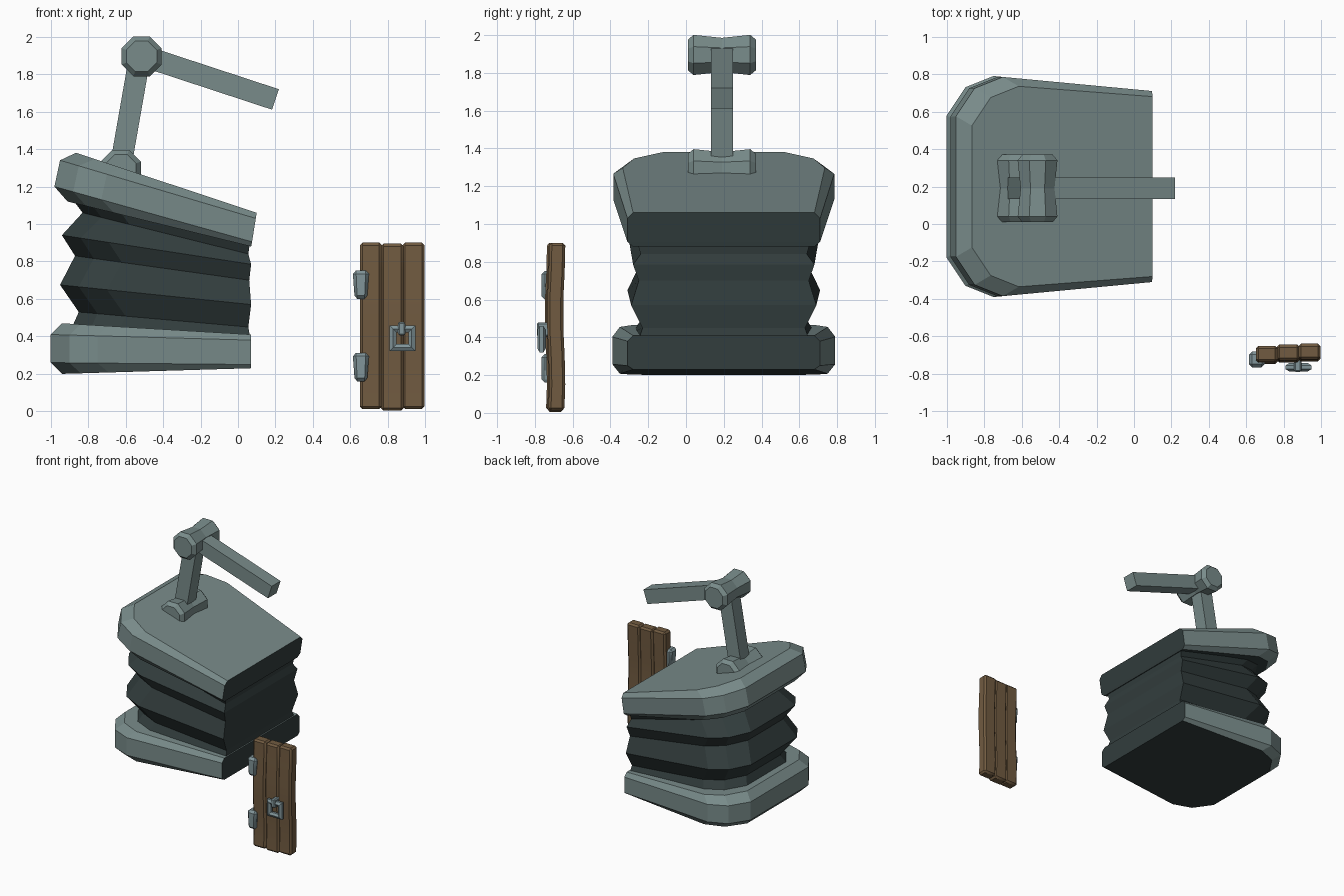
import bpy, bmesh, math
from mathutils import Vector, Matrix

if "Cube" in bpy.data.objects:
    bpy.data.objects.remove(bpy.data.objects["Cube"])

CY = 0.2  # centre line of the bellows


def material(name, rgb):
    m = bpy.data.materials.new(name)
    m.diffuse_color = (*rgb, 1)
    m.use_nodes = True
    m.node_tree.nodes["Principled BSDF"].inputs["Base Color"].default_value = m.diffuse_color
    return m


STEEL = material("grey steel", (0.19, 0.26, 0.255))
DARK = material("dark leather", (0.032, 0.047, 0.047))
WOOD = material("brown wood", (0.165, 0.104, 0.052))
IRON = material("pale iron", (0.22, 0.30, 0.32))


def finish(bm, name, *mats, smooth=False):
    bmesh.ops.recalc_face_normals(bm, faces=bm.faces)
    me = bpy.data.meshes.new(name)
    bm.to_mesh(me)
    bm.free()
    ob = bpy.data.objects.new(name, me)
    bpy.context.collection.objects.link(ob)
    for m in mats:
        me.materials.append(m)
    if smooth:
        bpy.ops.object.select_all(action='DESELECT')
        ob.select_set(True)
        bpy.context.view_layer.objects.active = ob
        bpy.ops.object.shade_smooth_by_angle(angle=math.radians(35))
    return ob


def loft(bm, loops, caps=True):
    """Skin closed loops of points; returns the two end caps."""
    rows = [[bm.verts.new(p) for p in loop] for loop in loops]
    for a, b in zip(rows, rows[1:]):
        for i in range(len(a)):
            j = (i + 1) % len(a)
            bm.faces.new((a[i], a[j], b[j], b[i]))
    return [bm.faces.new(rows[0]), bm.faces.new(rows[-1])] if caps else []


def outline(xl, zl, xr, zr, wr, wl):
    """Rounded-back outline, sloping from the back (xl) to the hinge end (xr)."""
    half = [(xr, wr), (xl + 0.25, wl), (xl + 0.10, wl - 0.06), (xl, wl - 0.21)]
    pts = half + [(x, -w) for x, w in reversed(half)]
    return [(x, CY + w, zl + (zr - zl) * (x - xl) / (xr - xl)) for x, w in pts]


def plate(name, levels):
    bm = bmesh.new()
    under, _ = loft(bm, [outline(*v) for v in levels])
    bm.normal_update()
    under.material_index = 1
    for f in bm.faces:  # the flat hinge end is dark too
        if f.calc_center_median().x > 0.0:
            f.material_index = 1
    finish(bm, name, STEEL, DARK)


# Bottom and top boards
plate("bottom_board", [
    (-0.94, 0.20, 0.07, 0.23, 0.48, 0.55),
    (-1.00, 0.26, 0.07, 0.25, 0.51, 0.59),
    (-1.00, 0.41, 0.07, 0.38, 0.51, 0.59),
    (-0.94, 0.47, 0.07, 0.41, 0.48, 0.55)])
plate("top_board", [
    (-0.91, 1.12, 0.07, 0.88, 0.48, 0.54),
    (-0.98, 1.20, 0.075, 0.905, 0.51, 0.585),
    (-0.95, 1.34, 0.095, 1.03, 0.51, 0.585),
    (-0.865, 1.38, 0.10, 1.06, 0.48, 0.535)])

# Pleated bellows between the boards
bm = bmesh.new()
loft(bm, [outline(*v) for v in [
    (-0.89, 0.44, 0.065, 0.39, 0.45, 0.48),
    (-0.85, 0.53, 0.055, 0.45, 0.43, 0.43),
    (-0.95, 0.675, 0.07, 0.57, 0.49, 0.51),
    (-0.87, 0.83, 0.06, 0.70, 0.45, 0.44),
    (-0.94, 0.94, 0.07, 0.785, 0.48, 0.50),
    (-0.83, 1.06, 0.055, 0.84, 0.44, 0.43),
    (-0.89, 1.14, 0.065, 0.91, 0.46, 0.48)]])
finish(bm, "bellows", DARK)


def spool(name, cx, cz):
    """Waisted eight-sided knuckle lying along y."""
    bm = bmesh.new()
    loops = []
    for dy, r in ((-0.18, 0.088), (-0.15, 0.115), (0, 0.098), (0.15, 0.115), (0.18, 0.088)):
        loops.append([(cx + r * math.cos(a), CY - 0.01 + dy, cz + r * math.sin(a))
                      for a in (math.radians(22.5 + 45 * k) for k in range(8))])
    loft(bm, loops)
    finish(bm, name, STEEL)


def bar(name, p, q, size):
    """Square bar from p to q in the xz plane."""
    d = (Vector(q) - Vector(p)).normalized() * size / 2
    y0, y1 = CY - 0.01 - size / 2, CY - 0.01 + size / 2
    bm = bmesh.new()
    loft(bm, [[(x + s * -d.y, y, z + s * d.x)
               for s, y in ((1, y0), (1, y1), (-1, y1), (-1, y0))] for x, z in (p, q)])
    finish(bm, name, STEEL)


# Pump handle
spool("lower_knuckle", -0.625, 1.29)
spool("upper_knuckle", -0.515, 1.895)
bar("handle_post", (-0.635, 1.26), (-0.53, 1.86), 0.115)
bar("handle_lever", (-0.50, 1.895), (0.20, 1.665), 0.115)


def block(bm, x0, x1, y0, y1, z0, z1, bevel):
    geo = bmesh.ops.create_cube(bm, size=1, matrix=Matrix.Translation(
        ((x0 + x1) / 2, (y0 + y1) / 2, (z0 + z1) / 2))
        @ Matrix.Diagonal((x1 - x0, y1 - y0, z1 - z0, 1)))
    edges = list({e for v in geo["verts"] for e in v.link_edges})
    bmesh.ops.bevel(bm, geom=edges, offset=bevel, segments=1, affect='EDGES')


# Door of three gently warped planks
for n, (x0, x1, y0, z0, z1) in enumerate([
        (0.65, 0.768, -0.742, 0.012, 0.90),
        (0.762, 0.885, -0.735, 0.005, 0.895),
        (0.878, 0.995, -0.730, 0.012, 0.90)]):
    bm = bmesh.new()
    block(bm, x0, x1, y0, y0 + 0.085, z0, z1, 0.014)
    for k in range(1, 6):
        bmesh.ops.bisect_plane(bm, geom=bm.verts[:] + bm.edges[:] + bm.faces[:],
                               plane_co=(0, 0, 0.15 * k), plane_no=(0, 0, 1))
    for v in bm.verts:
        v.co.y += 0.006 * math.sin(v.co.z * 9)
    finish(bm, "door_plank_%d" % (n + 1), WOOD, smooth=True)

# Hinges, narrower towards the bottom
for name, z0 in (("lower_hinge", 0.16), ("upper_hinge", 0.60)):
    bm = bmesh.new()
    block(bm, 0.612, 0.70, -0.765, -0.68, z0, z0 + 0.152, 0.018)
    for v in bm.verts:
        v.co.x = 0.656 + (v.co.x - 0.656) * (0.75 + 0.25 * (v.co.z - z0) / 0.152)
    finish(bm, name, IRON, smooth=True)

# Square pull ring and its staple
bm = bmesh.new()
sections = []
for k in range(4):
    a = math.radians(45 + 90 * k)
    loop = []
    for r, y in ((0.045, -0.775), (0.07, -0.787), (0.098, -0.775),
                 (0.098, -0.755), (0.07, -0.742), (0.045, -0.755)):
        loop.append((0.878 + r * math.cos(a), y, 0.39 + r * math.sin(a)))
    sections.append(loop)
loft(bm, sections + sections[:1], caps=False)
bmesh.ops.remove_doubles(bm, verts=bm.verts, dist=0.0001)
finish(bm, "pull_ring", IRON)
bm = bmesh.new()
block(bm, 0.855, 0.893, -0.79, -0.72, 0.405, 0.478, 0.008)
finish(bm, "ring_staple", IRON)
